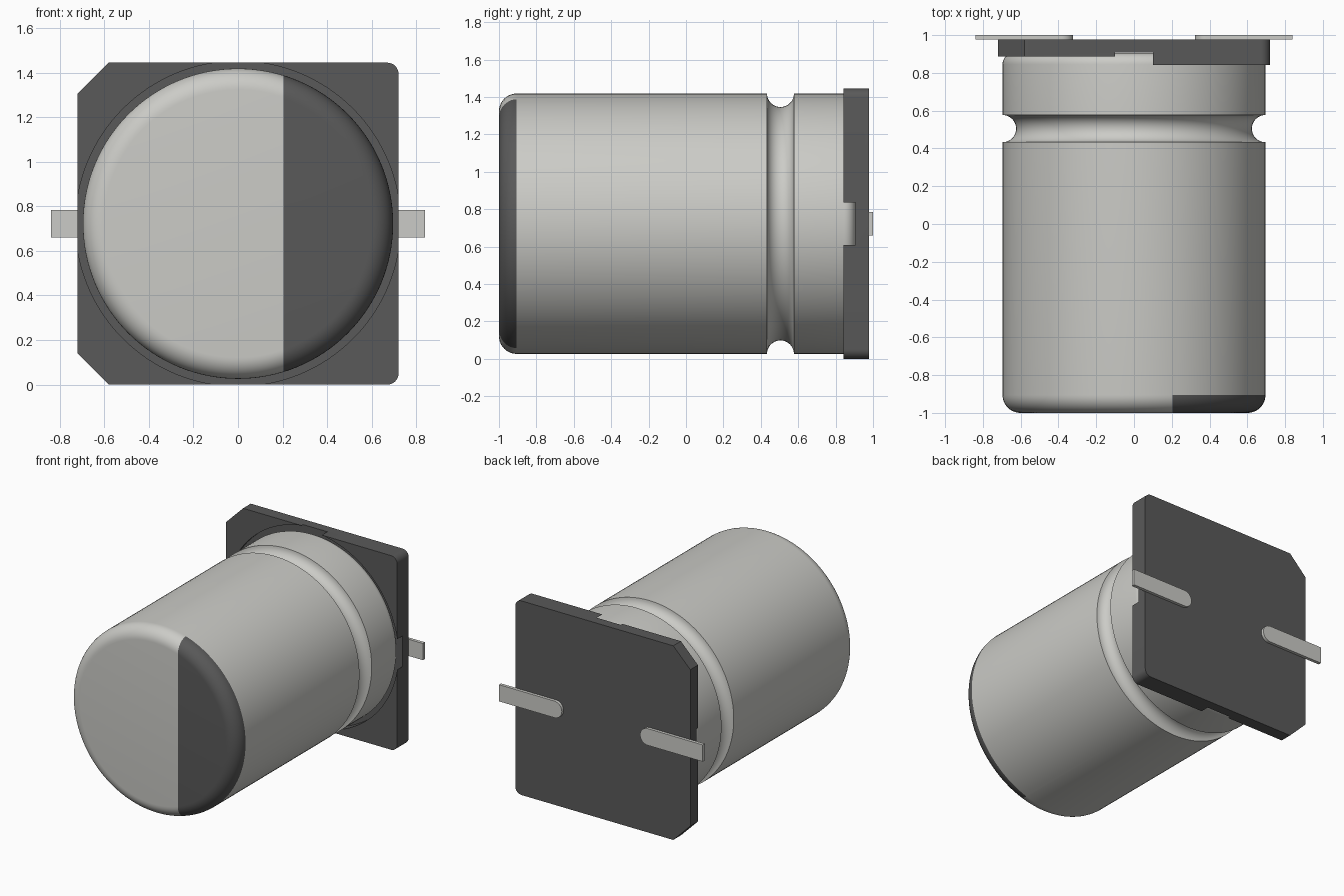
import bpy, bmesh
from math import sin, cos, pi, radians
from mathutils import Vector

if "Cube" in bpy.data.objects:
    bpy.data.objects.remove(bpy.data.objects["Cube"])

CZ = 0.722          # height of the can axis
BAND_X = 0.205      # edge of the dark polarity mark
BAND_Y = -0.905


def material(name, v):
    m = bpy.data.materials.new(name)
    m.diffuse_color = (*v, 1)
    m.use_nodes = True
    m.node_tree.nodes["Principled BSDF"].inputs["Base Color"].default_value = m.diffuse_color
    return m


dark = material("dark_plastic", (0.1, 0.1, 0.1))
metal = material("bare_metal", (0.6, 0.6, 0.57))


def finish(bm, name, mats=(), smooth=30):
    bmesh.ops.recalc_face_normals(bm, faces=bm.faces[:])
    me = bpy.data.meshes.new(name)
    bm.to_mesh(me)
    bm.free()
    ob = bpy.data.objects.new(name, me)
    bpy.context.collection.objects.link(ob)
    for m in mats:
        me.materials.append(m)
    shade(ob, smooth)
    return ob


def shade(ob, angle=30):
    bpy.ops.object.select_all(action='DESELECT')
    ob.select_set(True)
    bpy.context.view_layer.objects.active = ob
    bpy.ops.object.shade_smooth_by_angle(angle=radians(angle))


def arc(cx, cy, r, a0, a1, n):
    return [(cx + r * cos(radians(a0 + (a1 - a0) * i / n)),
             cy + r * sin(radians(a0 + (a1 - a0) * i / n))) for i in range(n + 1)]


def prism(name, outline, y0, y1, mats=()):
    """Extrude an (x, z) outline along y."""
    bm = bmesh.new()
    f = bm.faces.new([bm.verts.new((x, y0, z)) for x, z in outline])
    ext = bmesh.ops.extrude_face_region(bm, geom=[f])
    moved = [v for v in ext["geom"] if isinstance(v, bmesh.types.BMVert)]
    bmesh.ops.translate(bm, verts=moved, vec=(0, y1 - y0, 0))
    return finish(bm, name, mats)


def cut(ob, cutter):
    mod = ob.modifiers.new("cut", 'BOOLEAN')
    mod.operation = 'DIFFERENCE'
    mod.solver = 'EXACT'
    mod.object = cutter
    bpy.context.view_layer.objects.active = ob
    bpy.ops.object.modifier_apply(modifier=mod.name)
    bpy.data.objects.remove(cutter)


# Can: (radius, y) profile with rounded ends and a crimp groove, turned about y
R = 0.696
profile = arc(R - 0.095, BAND_Y, 0.095, -90, 0, 10)
profile += arc(R, 0.505, 0.072, 270, 90, 16)
profile += arc(R - 0.06, 0.845, 0.06, 0, 90, 8)
N = 128
bm = bmesh.new()
rings = [[bm.verts.new((r * cos(2 * pi * i / N), y, CZ + r * sin(2 * pi * i / N)))
          for i in range(N)] for r, y in profile]
for a, b in zip(rings, rings[1:]):
    for i in range(N):
        j = (i + 1) % N
        bm.faces.new((a[i], a[j], b[j], b[i]))
bm.faces.new(rings[0])
bm.faces.new(rings[-1])

# Polarity mark: split the front cap and darken one side
cap = [f for f in bm.faces if f.calc_center_median().y < BAND_Y]
geom = cap + list({e for f in cap for e in f.edges}) + list({v for f in cap for v in f.verts})
bmesh.ops.bisect_plane(bm, geom=geom, dist=1e-5, plane_co=(BAND_X, 0, 0), plane_no=(1, 0, 0))
for f in bm.faces:
    c = f.calc_center_median()
    if c.y < BAND_Y and c.x > BAND_X:
        f.material_index = 1
finish(bm, "can", (metal, dark))

# Base plate: two chamfered and two rounded corners
W, H, C, F = 0.72, 1.444, 0.14, 0.05
outline = [(-W, H - C), (-W, C), (-W + C, 0)]
outline += arc(W - F, F, F, -90, 0, 8)
outline += arc(W - F, H - F, F, 0, 90, 8)
outline += [(-W + C, H)]
base = prism("base_plate", outline, 0.842, 0.978, (dark,))

# Thinner half on the chamfered side, then the round seat for the can
cut(base, prism("step_cutter", [(-1, -1), (0, -1), (0, 2), (-1, 2)], 0.7, 0.888, (dark,)))
cut(base, prism("seat_cutter", arc(0, CZ, 0.729, 0, 360, 128)[:-1], 0.7, 0.907, (dark,)))
shade(base)

# Terminals: flat strips with a rounded inner end
hw = 0.062
strip = [(0.838, CZ - hw), (0.838, CZ + hw)] + arc(0.322 + hw, CZ, hw, 90, 270, 16)
for name, s in (("terminal_right", 1), ("terminal_left", -1)):
    prism(name, [(s * x, z) for x, z in strip], 0.976, 1.0, (metal,))
